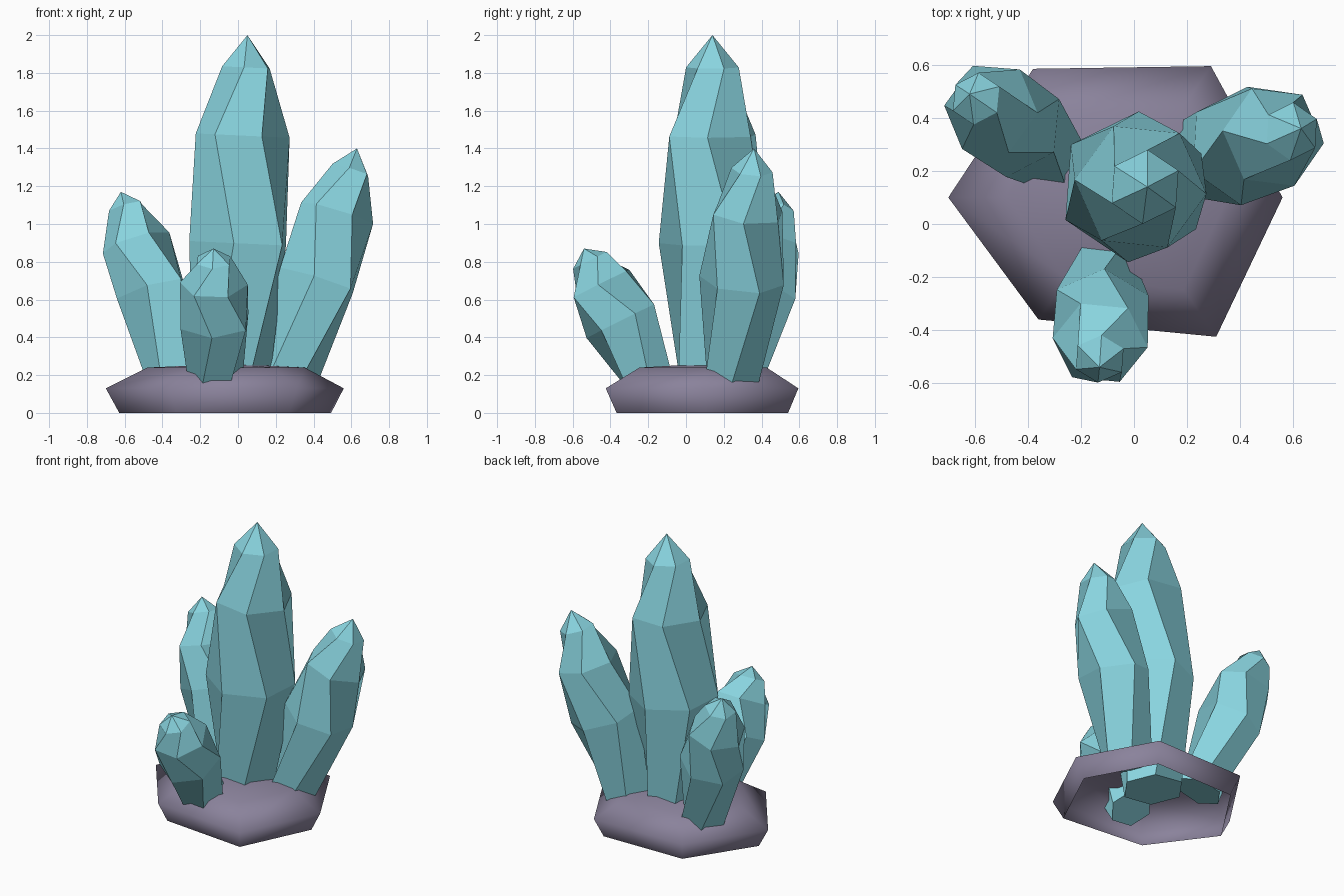
import bpy, bmesh
from math import cos, sin, radians
from mathutils import Vector

cube = bpy.data.objects.get("Cube")
if cube:
    bpy.data.objects.remove(cube, do_unlink=True)


def make_material(name, color):
    mat = bpy.data.materials.new(name)
    mat.use_nodes = True
    mat.diffuse_color = color
    mat.node_tree.nodes["Principled BSDF"].inputs["Base Color"].default_value = color
    return mat


teal = make_material("pale teal crystal", (0.25, 0.66, 0.74, 1))
purple = make_material("dusty purple rock", (0.255, 0.225, 0.33, 1))


def finish(name, bm, mat, smooth):
    bmesh.ops.recalc_face_normals(bm, faces=bm.faces)
    for f in bm.faces:
        f.smooth = smooth
    mesh = bpy.data.meshes.new(name)
    bm.to_mesh(mesh)
    bm.free()
    mesh.materials.append(mat)
    obj = bpy.data.objects.new(name, mesh)
    bpy.context.collection.objects.link(obj)
    return obj


def loft(bm, rings, apex):
    """Bridge rings of points and close the last one to an apex."""
    rows = [[bm.verts.new(p) for p in ring] for ring in rings]
    top = bm.verts.new(apex)
    n = len(rows[0])
    for i in range(n):
        j = (i + 1) % n
        for a, b in zip(rows, rows[1:]):
            bm.faces.new((a[i], a[j], b[j], b[i]))
        bm.faces.new((rows[-1][i], rows[-1][j], top))
    return rows


def crystal(name, base, tip, fractions, radii):
    """Six-sided shard whose rings twist back and forth along its axis."""
    base, tip = Vector(base), Vector(tip)
    turn = Vector((0, 0, 1)).rotation_difference(tip - base)
    rings = []
    for k, (t, r) in enumerate(zip(fractions, radii)):
        phase = 26 if k % 2 else -6
        center = base.lerp(tip, t)
        angles = [radians(phase + 60 * i) for i in range(6)]
        rings.append([center + turn @ Vector((r * cos(a), r * sin(a), 0)) for a in angles])
    bm = bmesh.new()
    rows = loft(bm, rings, tip)
    bm.faces.new(rows[0])
    return finish(name, bm, teal, False)


# Rock base: one irregular hexagon lofted upwards, open underneath
outline = [(-0.70, 0.10), (-0.36, -0.36), (0.31, -0.425),
           (0.56, 0.10), (0.29, 0.595), (-0.38, 0.585)]
middle = Vector((-0.05, 0.10))
rock_rings = []
for scale, z in ((0.89, 0), (1, 0.13), (0.66, 0.24)):
    rock_rings.append([(*middle.lerp(Vector(p), scale), z) for p in outline])
rock = bmesh.new()
loft(rock, rock_rings, (*middle, 0.26))
finish("rock_base", rock, purple, True)

# Crystal cluster
crystal("center_crystal", (-0.04, 0.14, 0.10), (0.05, 0.14, 2.0),
        (0, 0.42, 0.72, 0.91), (0.20, 0.285, 0.25, 0.14))
crystal("left_crystal", (0.24, 0.24, 0.13), (0.63, 0.36, 1.40),
        (0, 0.45, 0.73, 0.91), (0.16, 0.225, 0.20, 0.11))
crystal("right_crystal", (-0.31, 0.27, 0.13), (-0.62, 0.49, 1.17),
        (0, 0.49, 0.74, 0.92), (0.15, 0.205, 0.185, 0.10))
crystal("front_crystal", (-0.12, -0.17, 0.13), (-0.13, -0.54, 0.87),
        (0, 0.48, 0.75, 0.915), (0.14, 0.20, 0.18, 0.10))
